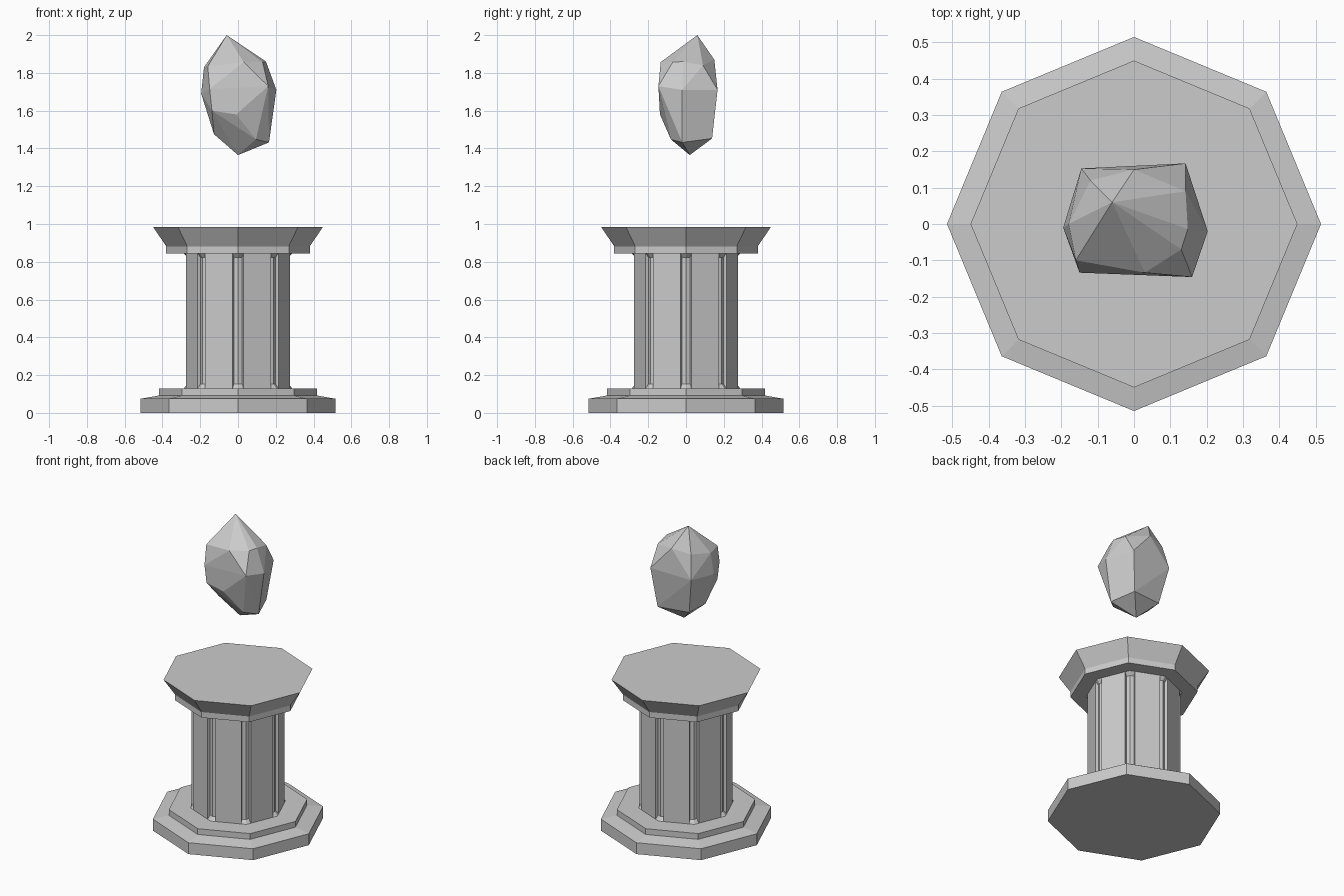
import bpy, bmesh, math
from mathutils import Matrix, Vector

if "Cube" in bpy.data.objects:
    bpy.data.objects.remove(bpy.data.objects["Cube"], do_unlink=True)

SIDES = 8
STEP = 2 * math.pi / SIDES

stone = bpy.data.materials.new("pale_grey_stone")
stone.use_nodes = True
GREY = (0.6, 0.6, 0.6, 1)
stone.diffuse_color = GREY
for node in stone.node_tree.nodes:
    if node.type == "BSDF_PRINCIPLED":
        node.inputs["Base Color"].default_value = GREY


def make_object(name, bm):
    """Turn a bmesh into a flat shaded stone object."""
    bmesh.ops.recalc_face_normals(bm, faces=bm.faces)
    mesh = bpy.data.meshes.new(name)
    bm.to_mesh(mesh)
    bm.free()
    mesh.materials.append(stone)
    obj = bpy.data.objects.new(name, mesh)
    bpy.context.collection.objects.link(obj)
    return obj


def octagon_stack(name, profile):
    """Loft octagonal rings through (radius, height) pairs and cap the ends."""
    bm = bmesh.new()
    rings = []
    for radius, z in profile:
        rings.append([bm.verts.new((radius * math.cos(i * STEP),
                                    radius * math.sin(i * STEP), z))
                      for i in range(SIDES)])
    for low, high in zip(rings, rings[1:]):
        for i in range(SIDES):
            j = (i + 1) % SIDES
            bm.faces.new((low[i], low[j], high[j], high[i]))
    bm.faces.new(rings[0])
    bm.faces.new(rings[-1])
    return make_object(name, bm)


# Stepped foot and flared cap
octagon_stack("stepped_base", [(0.515, 0), (0.515, 0.075), (0.418, 0.092),
                               (0.418, 0.13)])
octagon_stack("flared_cap", [(0.38, 0.845), (0.38, 0.882), (0.45, 0.985)])

# Column core, recessed between its sloped ends
COLUMN_R = 0.287
GROOVE_R = COLUMN_R - 0.02
octagon_stack("column_core", [(COLUMN_R, 0.13), (GROOVE_R, 0.153),
                              (GROOVE_R, 0.822), (COLUMN_R, 0.845)])

# Flat panels on each side, leaving a groove along every corner
apothem = COLUMN_R * math.cos(STEP / 2)
width = 2 * (COLUMN_R * math.sin(STEP / 2) - 0.031)
depth, bottom, top = 0.05, 0.125, 0.85
panels = bmesh.new()
for i in range(SIDES):
    turn = Matrix.Rotation((i + 0.5) * STEP, 4, "Z")
    place = Matrix.Translation((apothem - depth / 2, 0, (bottom + top) / 2))
    size = Matrix.Diagonal((depth, width, top - bottom, 1))
    bmesh.ops.create_cube(panels, size=1, matrix=turn @ place @ size)
make_object("column_panels", panels)

# Floating faceted rock, spanned by its corner points from top to bottom
corners = [
    (-0.06, 0.06, 2),
    (0, 0.15, 1.87), (-0.12, 0.12, 1.85), (-0.18, 0, 1.83),
    (-0.16, -0.1, 1.835), (0.03, -0.134, 1.857), (0.13, -0.07, 1.857),
    (0.148, -0.014, 1.86), (0.142, 0.09, 1.84),
    (0.142, 0.167, 1.71), (0, 0.16, 1.72), (-0.145, 0.153, 1.7),
    (-0.195, -0.01, 1.69), (-0.15, -0.134, 1.715), (0, -0.143, 1.73),
    (0.16, -0.146, 1.73), (0.203, -0.02, 1.71),
    (-0.138, -0.13, 1.6), (-0.01, -0.138, 1.58),
    (-0.127, -0.02, 1.475), (0.095, -0.08, 1.448), (0.164, -0.02, 1.432),
    (0.11, 0.138, 1.453), (-0.1, 0.11, 1.46), (0, 0.02, 1.365),
]
rock = bmesh.new()
points = [rock.verts.new(Vector(c)) for c in corners]
bmesh.ops.convex_hull(rock, input=points)
loose = [v for v in rock.verts if not v.link_faces]
bmesh.ops.delete(rock, geom=loose, context="VERTS")
bmesh.ops.dissolve_limit(rock, angle_limit=math.radians(6),
                         verts=rock.verts, edges=rock.edges)
make_object("floating_rock", rock)
